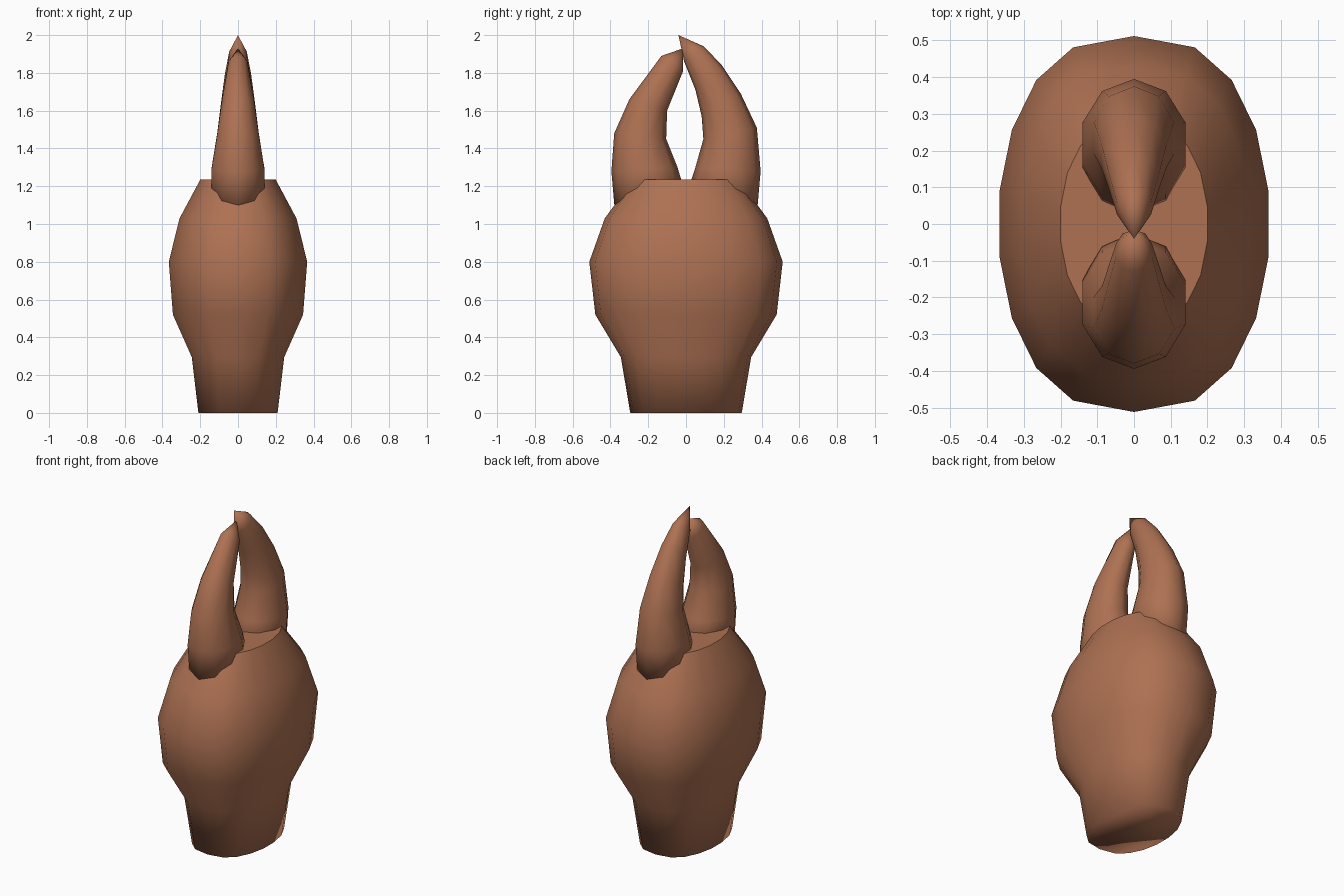
import bpy, bmesh, math
from mathutils import Vector

if "Cube" in bpy.data.objects:
    bpy.data.objects.remove(bpy.data.objects["Cube"])

shell = bpy.data.materials.new("brown shell")
shell.diffuse_color = (0.42, 0.165, 0.085, 1)
shell.use_nodes = True
shell.node_tree.nodes["Principled BSDF"].inputs["Base Color"].default_value = shell.diffuse_color


def loft(name, rings, tip=None):
    """Skin a list of vertex rings, cap the ends, optionally close to a tip."""
    bm = bmesh.new()
    loops = [[bm.verts.new(p) for p in ring] for ring in rings]
    n = len(loops[0])
    for a, b in zip(loops, loops[1:]):
        for i in range(n):
            j = (i + 1) % n
            bm.faces.new((a[i], a[j], b[j], b[i]))
    bm.faces.new(loops[0][::-1])
    if tip:
        t = bm.verts.new(tip)
        for i in range(n):
            bm.faces.new((loops[-1][i], loops[-1][(i + 1) % n], t))
    else:
        cap = bm.faces.new(loops[-1])
        for e in cap.edges:
            e.smooth = False
    bmesh.ops.recalc_face_normals(bm, faces=bm.faces)
    for f in bm.faces:
        f.smooth = True
    me = bpy.data.meshes.new(name)
    bm.to_mesh(me)
    bm.free()
    me.materials.append(shell)
    ob = bpy.data.objects.new(name, me)
    bpy.context.collection.objects.link(ob)
    return ob


def palm_ring(z, rx, ry, n=18):
    pts = []
    for i in range(n):
        a = 2 * math.pi * i / n
        s = math.sin(a)
        pts.append((rx * 1.01 * math.copysign(abs(s) ** 0.75, s), ry * math.cos(a), z))
    return pts


def finger_ring(outer, inner, hx, side, n=10):
    """Ellipse spanning an outer and an inner (y, z) point, half width hx."""
    o = Vector((0, side * outer[0], outer[1]))
    i = Vector((0, side * inner[0], inner[1]))
    c, r = (o + i) / 2, (o - i) / 2
    return [c + r * math.cos(2 * math.pi * k / n)
            + Vector((hx * 1.04 * math.sin(2 * math.pi * k / n), 0, 0)) for k in range(n)]


# swollen palm of the claw
loft("palm", [palm_ring(*p) for p in (
    (0, .21, .295), (.295, .245, .345), (.52, .345, .48),
    (.80, .367, .512), (1.03, .31, .43), (1.235, .20, .28))])

# shorter front finger
front = [((.375, 1.05), (.0, 1.15), .143), ((.395, 1.28), (.045, 1.30), .142),
         ((.38, 1.48), (.105, 1.45), .112), ((.30, 1.66), (.10, 1.60), .088),
         ((.13, 1.89), (.015, 1.81), .05)]
loft("front_finger", [finger_ring(*r, -1) for r in front], (0, -.015, 1.93))

# longer back finger, hooked over the front one
back = [((.375, 1.05), (.0, 1.15), .143), ((.395, 1.28), (.05, 1.30), .142),
        ((.375, 1.51), (.092, 1.45), .110), ((.29, 1.69), (.083, 1.57), .090),
        ((.19, 1.84), (.05, 1.71), .070), ((.095, 1.94), (-.01, 1.86), .047)]
loft("back_finger", [finger_ring(*r, 1) for r in back], (0, -.04, 2.0))
